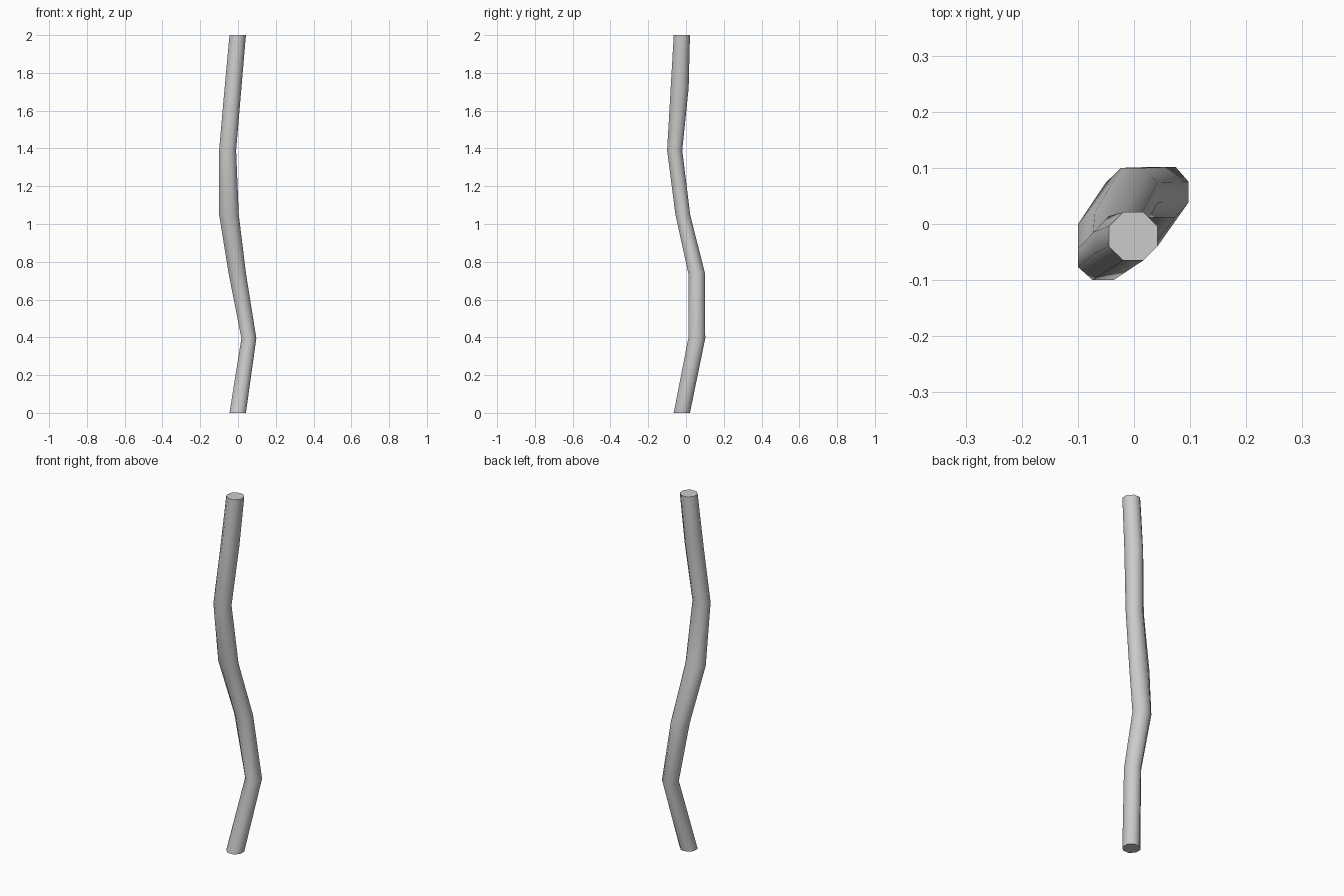
import bpy, bmesh, math

if "Cube" in bpy.data.objects:
    bpy.data.objects.remove(bpy.data.objects["Cube"])

# Ring extents along the bent stick: z, x min, x max, y min, y max
RINGS = [
    (0.00, -0.045, 0.042, -0.065, 0.021),
    (0.395, 0.018, 0.097, 0.012, 0.102),
    (0.74, -0.050, 0.042, 0.012, 0.100),
    (1.05, -0.100, 0.004, -0.056, 0.022),
    (1.39, -0.100, -0.010, -0.100, -0.020),
    (1.72, -0.071, 0.018, -0.081, 0.014),
    (2.00, -0.045, 0.042, -0.065, 0.021),
]
SIDES = 8


def ring(bm, z, x0, x1, y0, y1):
    """Octagon with flats facing the axes, fitted to the given extents."""
    fit = 1 / math.cos(math.pi / SIDES)
    verts = []
    for i in range(SIDES):
        a = 2 * math.pi * (i + 0.5) / SIDES
        verts.append(bm.verts.new((
            (x0 + x1) / 2 + (x1 - x0) / 2 * fit * math.cos(a),
            (y0 + y1) / 2 + (y1 - y0) / 2 * fit * math.sin(a), z)))
    return verts


# Bent stick: lofted rings with flat end caps
bm = bmesh.new()
rings = [ring(bm, *r) for r in RINGS]
for low, high in zip(rings, rings[1:]):
    for i in range(SIDES):
        j = (i + 1) % SIDES
        bm.faces.new((low[i], low[j], high[j], high[i]))
bm.faces.new(rings[0][::-1])
bm.faces.new(rings[-1])
mesh = bpy.data.meshes.new("bent_stick")
bm.to_mesh(mesh)
bm.free()

stick = bpy.data.objects.new("bent_stick", mesh)
bpy.context.collection.objects.link(stick)
bpy.context.view_layer.objects.active = stick
stick.select_set(True)
bpy.ops.object.shade_smooth_by_angle(angle=math.radians(55))
